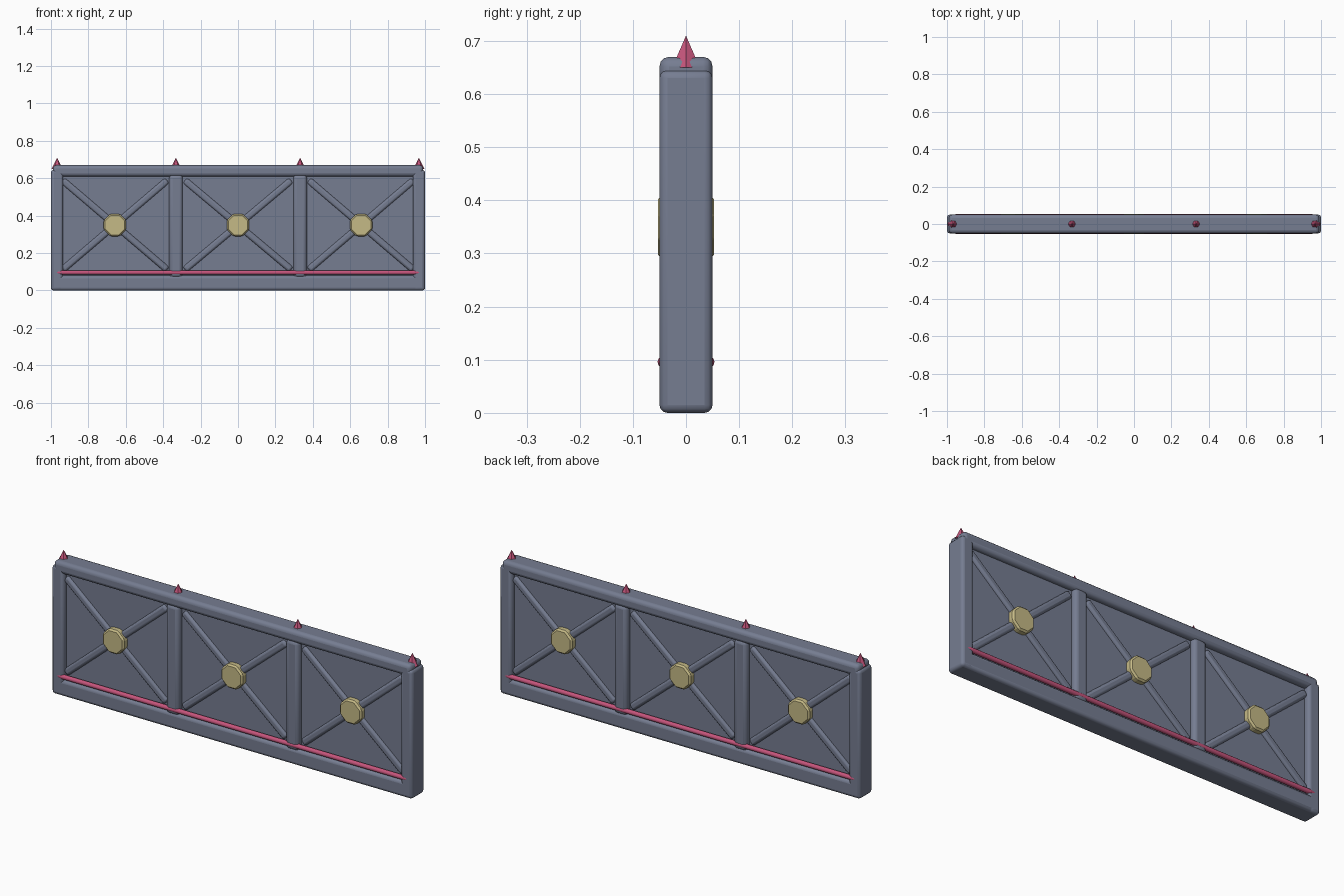
import bpy, math
from mathutils import Matrix, Vector

if "Cube" in bpy.data.objects:
    bpy.data.objects.remove(bpy.data.objects["Cube"])


def material(name, rgb):
    m = bpy.data.materials.new(name)
    m.diffuse_color = (*rgb, 1)
    m.use_nodes = True
    m.node_tree.nodes["Principled BSDF"].inputs["Base Color"].default_value = m.diffuse_color
    return m


SLATE = material("slate_blue", (0.18, 0.205, 0.285))
PINK = material("rose_pink", (0.56, 0.09, 0.20))
TAN = material("pale_gold", (0.56, 0.49, 0.24))


def finish(ob, name, mat, bevel=0.0, segments=3, smooth=True):
    ob.name = name
    ob.data.materials.append(mat)
    if bevel:
        mod = ob.modifiers.new("rounding", 'BEVEL')
        mod.width, mod.segments = bevel, segments
        mod.limit_method = 'ANGLE'
    if smooth:
        bpy.ops.object.shade_smooth_by_angle(angle=math.radians(35))
    return ob


def box(name, centre, size, mat, bevel=0.0, tilt=0.0):
    bpy.ops.mesh.primitive_cube_add(size=1)
    ob = bpy.context.object
    ob.data.transform(Matrix.Diagonal((*size, 1)))
    ob.data.transform(Matrix.Rotation(tilt, 4, 'Y'))
    ob.location = centre
    return finish(ob, name, mat, bevel)


def cone(name, centre, r1, r2, depth, sides, axis, mat, spin=0.0, bevel=0.0, smooth=False):
    bpy.ops.mesh.primitive_cone_add(vertices=sides, radius1=r1, radius2=r2, depth=depth)
    ob = bpy.context.object
    ob.data.transform(Matrix.Rotation(spin, 4, 'Z'))
    ob.data.transform(Vector((0, 0, 1)).rotation_difference(Vector(axis)).to_matrix().to_4x4())
    ob.location = centre
    return finish(ob, name, mat, bevel, 1, smooth)


# Frame: rails, posts and thin backing panel
box("bottom_rail", (0, 0, 0.04), (1.99, 0.1, 0.08), SLATE, 0.015)
box("top_rail", (0, 0, 0.64), (1.98, 0.1, 0.06), SLATE, 0.018)
box("backing_panel", (0, 0, 0.345), (1.9, 0.044, 0.57), SLATE)
for s in (-1, 1):
    box("end_post", (s * 0.9675, 0, 0.3225), (0.065, 0.1, 0.645), SLATE, 0.015)
    box("middle_post", (s * 0.332, 0, 0.345), (0.072, 0.1, 0.55), SLATE, 0.018)

# Crossed braces with a medallion in each bay
for x, w in ((-0.658, 0.55), (0, 0.56), (0.658, 0.55)):
    h = 0.47
    for s in (-1, 1):
        box("cross_brace", (x, 0, 0.35), (math.hypot(w, h) + 0.01, 0.07, 0.036),
            SLATE, 0.012, s * math.atan2(h, w))
    cone("medallion", (x, 0, 0.35), 0.065, 0.065, 0.106, 8, (0, 1, 0), TAN,
         math.radians(22.5), 0.008)

# Rods along the foot on both faces, with pointed ends
for y in (-0.042, 0.042):
    cone("foot_rod", (0, y, 0.096), 0.0115, 0.0115, 1.89, 12, (1, 0, 0), PINK, smooth=True)
    for s in (-1, 1):
        cone("rod_tip", (s * 0.965, y, 0.096), 0.0115, 0.006, 0.04, 12, (s, 0, 0.0001), PINK, smooth=True)

# Spikes on top of each post
for x in (-0.967, -0.332, 0.332, 0.967):
    cone("spike", (x, 0, 0.68), 0.03, 0, 0.06, 6, (0, 0, 1), PINK, math.radians(30))
